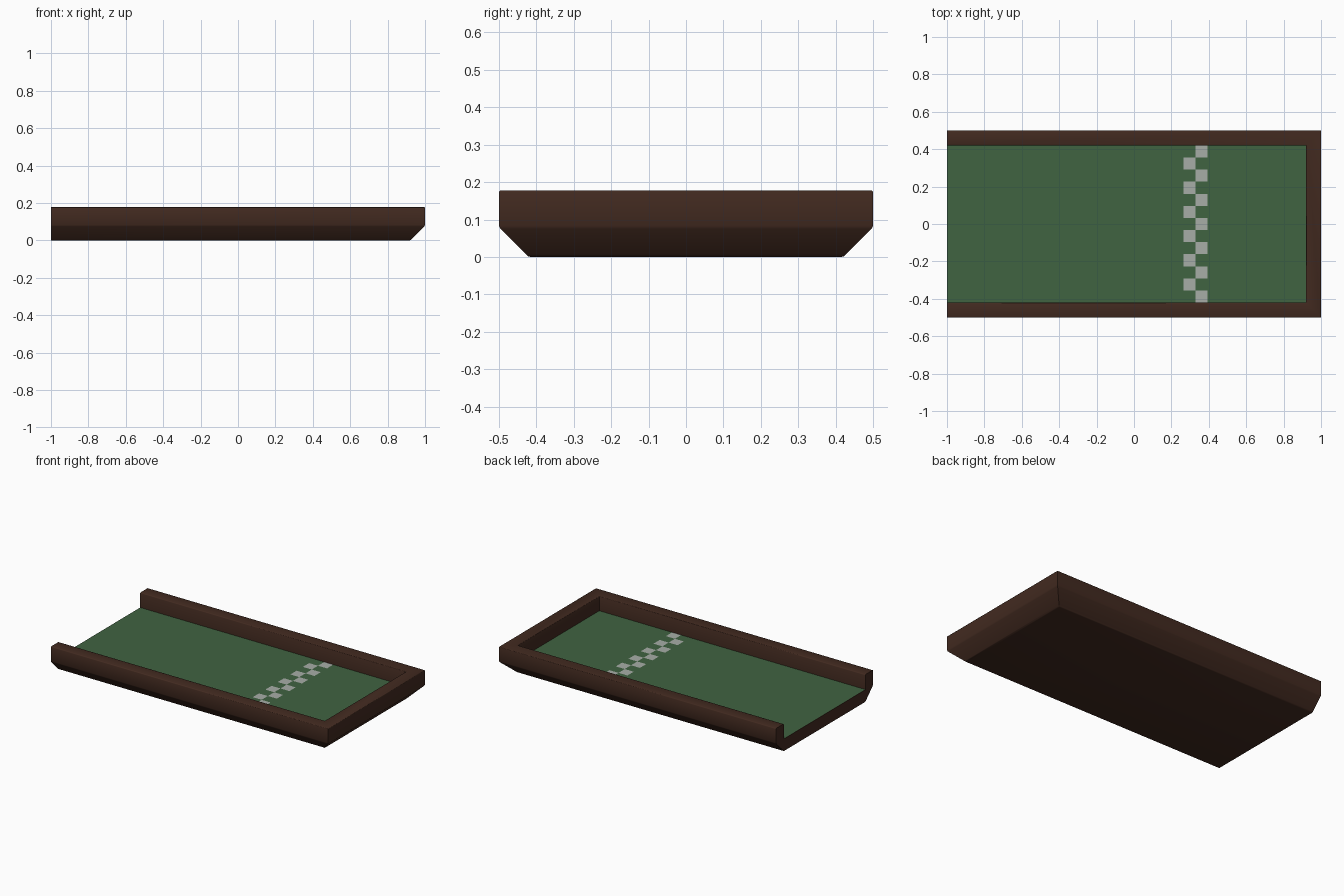
import bpy, bmesh, math

if "Cube" in bpy.data.objects:
    bpy.data.objects.remove(bpy.data.objects["Cube"])

def material(name, rgb):
    m = bpy.data.materials.new(name)
    m.diffuse_color = (*[(c / 255) ** 2.2 for c in rgb], 1)
    m.use_nodes = True
    m.node_tree.nodes["Principled BSDF"].inputs["Base Color"].default_value = m.diffuse_color
    return m

wood = material("dark_wood", (68, 46, 37))
felt = material("green_felt", (66, 99, 67))
chalk = material("pale_grey", (166, 172, 166))

def make_object(name, bm, mats):
    me = bpy.data.meshes.new(name)
    bm.to_mesh(me)
    bm.free()
    ob = bpy.data.objects.new(name, me)
    bpy.context.collection.objects.link(ob)
    for m in mats:
        me.materials.append(m)
    return ob

# Tray body: U-shaped rim profile (inset, height) swept round three sides
RIM, FLOOR, TOP = 0.08, 0.079, 0.178
profile = [(0.084, 0), (0.077, 0.002), (0.072, 0.007), (0.004, 0.075), (0, 0.083),
           (0, TOP - 0.005), (0.0015, TOP - 0.0015), (0.005, TOP),
           (RIM - 0.005, TOP), (RIM - 0.0015, TOP - 0.0015), (RIM, TOP - 0.005), (RIM, FLOOR)]
bm = bmesh.new()
rings = []
for i, z in profile:
    x, y = 1 - i, 0.5 - i
    rings.append([bm.verts.new(p) for p in ((-1, -y, z), (x, -y, z), (x, y, z), (-1, y, z))])
for a, b in zip(rings, rings[1:]):
    for k in range(3):
        bm.faces.new((a[k], a[k + 1], b[k + 1], b[k]))
bm.faces.new(rings[0][::-1])          # underside
bm.faces.new(rings[-1])               # bed under the felt
bm.faces.new([r[0] for r in rings] + [r[3] for r in reversed(rings)])  # open end
bmesh.ops.recalc_face_normals(bm, faces=bm.faces)
tray = make_object("tray_body", bm, [wood])
bpy.context.view_layer.objects.active = tray
tray.select_set(True)
bpy.ops.object.shade_smooth_by_angle(angle=math.radians(50))

# Felt bed with a two-column checkered line cut into it
ROWS = 13
cell = 0.84 / ROWS
xs = [-1, 0.329 - cell, 0.329, 0.329 + cell, 0.92]
ys = [-0.42 + cell * r for r in range(ROWS + 1)]
bm = bmesh.new()
grid = [[bm.verts.new((x, y, FLOOR + 0.002)) for y in ys] for x in xs]
for c in range(4):
    for r in range(ROWS):
        f = bm.faces.new((grid[c][r], grid[c + 1][r], grid[c + 1][r + 1], grid[c][r + 1]))
        f.material_index = int((c == 1 and r % 2 == 1) or (c == 2 and r % 2 == 0))
make_object("felt_bed", bm, [felt, chalk])
